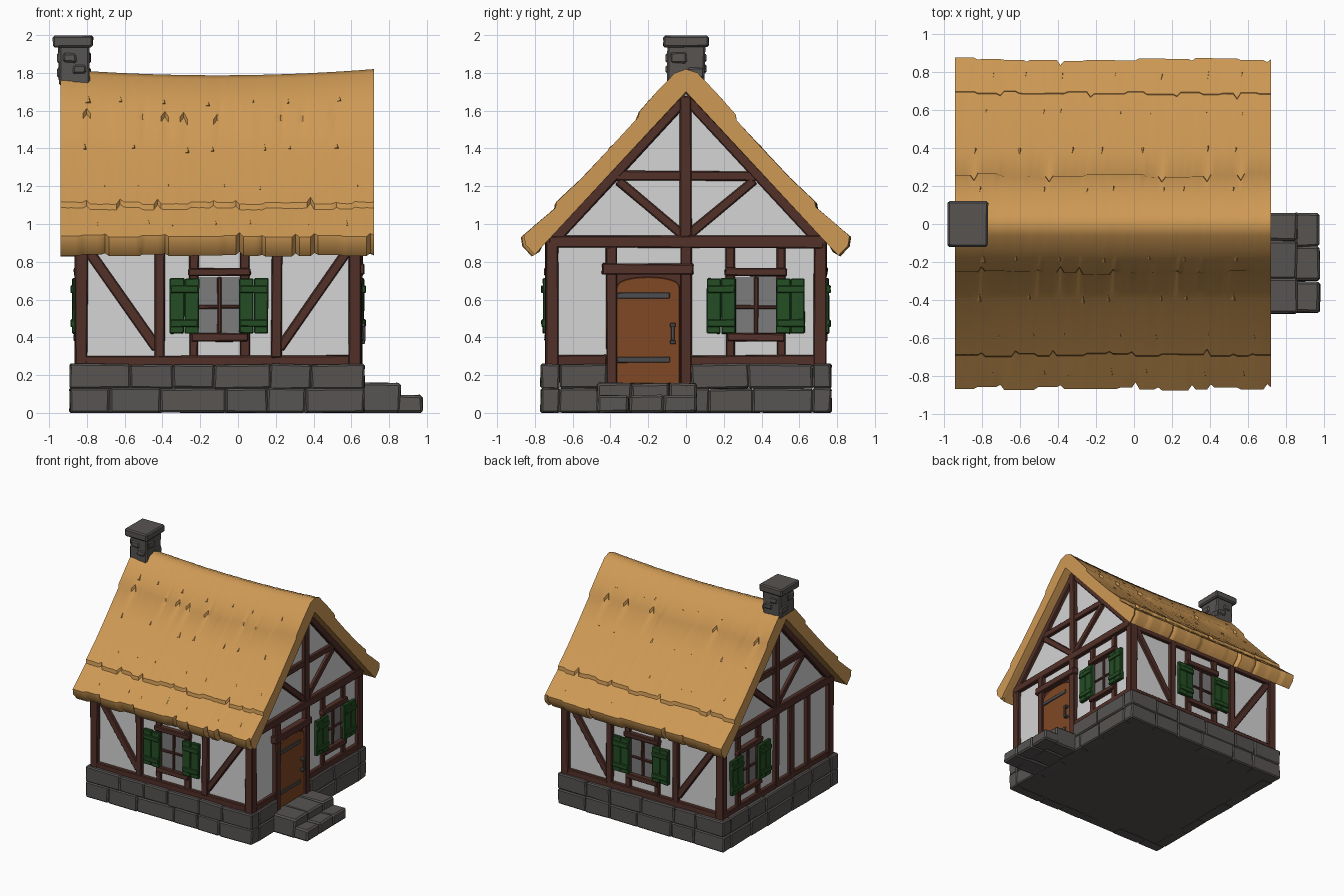
import bpy, bmesh, math, random
from mathutils import Matrix, Vector

if "Cube" in bpy.data.objects:
    bpy.data.objects.remove(bpy.data.objects["Cube"])

random.seed(7)
COLORS = {
    "thatch": (0.62, 0.32, 0.09), "plaster": (0.66, 0.66, 0.66),
    "timber": (0.085, 0.03, 0.022), "stone": (0.095, 0.088, 0.083),
    "shutter_green": (0.017, 0.075, 0.017), "door_wood": (0.22, 0.065, 0.018),
    "iron": (0.075, 0.075, 0.08), "window_pane": (0.2, 0.2, 0.2),
}
MATS = {}
for n, c in COLORS.items():
    MATS[n] = bpy.data.materials.new(n)
    MATS[n].diffuse_color = (*c, 1)
PARTS = {}


def part(name, mat, bevel=0.006):
    return PARTS.setdefault(name, (bmesh.new(), mat, bevel))[0]


def block(bm, M, size, jit=0.0):
    """Box of the given size in frame M, corners slightly irregular."""
    vs = bmesh.ops.create_cube(bm, size=1, matrix=M @ Matrix.Diagonal((*size, 1)))["verts"]
    for v in vs:
        v.co += Vector([random.uniform(-jit, jit) for _ in range(3)])
        v.co.z = max(v.co.z, 0)


def span(bm, lo, hi, jit=0.0):
    lo, hi = Vector(lo), Vector(hi)
    block(bm, Matrix.Translation((lo + hi) / 2), hi - lo, jit)


def prism(bm, M, pts, d0, d1):
    """Outline in the u-v plane of frame M, extruded from depth d0 to d1."""
    a = [bm.verts.new(M @ Vector((u, v, d0))) for u, v in pts]
    b = [bm.verts.new(M @ Vector((u, v, d1))) for u, v in pts]
    bm.faces.new(a)
    bm.faces.new(b)
    for i in range(len(pts)):
        j = (i + 1) % len(pts)
        bm.faces.new((a[i], a[j], b[j], b[i]))


def frame(origin, u, n):
    """Wall frame: u along the wall, v up, n outward."""
    M = Matrix((u, (0, 0, 1), n)).transposed().to_4x4()
    M.translation = origin
    return M


WALLS = {
    "right": frame((0.62, 0, 0), (0, 1, 0), (1, 0, 0)),
    "left": frame((-0.83, 0, 0), (0, 1, 0), (-1, 0, 0)),
    "front": frame((0, -0.71, 0), (1, 0, 0), (0, -1, 0)),
    "back": frame((0, 0.71, 0), (1, 0, 0), (0, 1, 0)),
}


def beam(bm, M, p, q, width, out=0.03, back=0.03, jit=0.004):
    p, q = Vector(p), Vector(q)
    d = q - p
    c = (p + q) / 2
    L = M @ Matrix.Translation((c.x, c.y, (out - back) / 2)) @ Matrix.Rotation(math.atan2(d.y, d.x), 4, "Z")
    block(bm, L, (d.length, width, out + back), jit)


# plaster body with both gables
prism(part("plaster_walls", "plaster", 0), WALLS["right"],
      [(-0.71, 0.12), (0.71, 0.12), (0.71, 0.93), (0, 1.69), (-0.71, 0.93)], -1.45, 0)


# window: pane, glazing bars, small frame and a pair of planked shutters
def window(side, u):
    M = WALLS[side]
    t = part(side + "_timber", "timber")
    for s in (-1, 1):
        beam(t, M, (u + s * 0.135, 0.29), (u + s * 0.135, 0.88), 0.05, 0.022)
    for z, h in ((0.40, 0.15), (0.745, 0.165)):
        beam(t, M, (u - h, z), (u + h, z), 0.045, 0.04)
    pane = part(side + "_window_pane", "window_pane", 0)
    beam(pane, M, (u - 0.12, 0.57), (u + 0.12, 0.57), 0.30, 0.004, 0.003, 0)
    beam(t, M, (u, 0.42), (u, 0.72), 0.024, 0.018, 0.01)
    beam(t, M, (u - 0.12, 0.56), (u + 0.12, 0.56), 0.02, 0.015, 0.01)
    sh = part(side + "_shutters", "shutter_green", 0.005)
    for s in (-1, 1):
        for k in (0.145, 0.222):
            beam(sh, M, (u + s * k, 0.42), (u + s * k, 0.712), 0.076, 0.046, -0.016, 0.003)
        for z in (0.475, 0.655):
            beam(sh, M, (u + s * 0.11, z), (u + s * 0.258, z), 0.04, 0.056, -0.03, 0.002)


# long walls: sill, plate, posts and diagonal braces
for side in ("front", "back"):
    M, t = WALLS[side], part(side + "_timber", "timber")
    beam(t, M, (-0.83, 0.275), (0.62, 0.275), 0.06, 0.028)
    beam(t, M, (-0.83, 0.885), (0.62, 0.885), 0.06, 0.026)
    for x in (-0.415, 0.205):
        beam(t, M, (x, 0.29), (x, 0.88), 0.055)
    beam(t, M, (-0.79, 0.86), (-0.43, 0.34), 0.055, 0.024)
    beam(t, M, (0.58, 0.86), (0.22, 0.34), 0.055, 0.024)
    window(side, -0.10)

# gable walls: tie, collar, king post, rafters and braces
for side in ("right", "left"):
    M, t = WALLS[side], part(side + "_timber", "timber")
    beam(t, M, (-0.73, 0.905), (0.73, 0.905), 0.065, 0.036)
    beam(t, M, (-0.37, 1.255), (0.37, 1.255), 0.05, 0.026)
    beam(t, M, (0, 0.93), (0, 1.68), 0.06, 0.034)
    for s in (-1, 1):
        beam(t, M, (0, 1.67), (s * 0.72, 0.895), 0.06, 0.03)
        beam(t, M, (s * 0.02, 0.945), (s * 0.36, 1.23), 0.05, 0.024)
    beam(t, M, (0.02, 0.275), (0.72, 0.275), 0.06, 0.028)
    window(side, 0.37)

# plain posts on the left gable
M, t = WALLS["left"], part("left_timber", "timber")
beam(t, M, (-0.72, 0.275), (0.02, 0.275), 0.06, 0.028)
for y in (-0.42, -0.2, 0.0):
    beam(t, M, (y, 0.29), (y, 0.88), 0.055)

# corner posts
t = part("corner_posts", "timber")
for x in (-0.83, 0.62):
    for y in (-0.71, 0.71):
        span(t, (x - 0.034, y - 0.034, 0.25), (x + 0.034, y + 0.034, 0.93), 0.004)

# door with frame, lintel, iron straps and handle
M, t = WALLS["right"], part("right_timber", "timber")
beam(t, M, (-0.72, 0.275), (-0.42, 0.275), 0.06, 0.028)
for y in (-0.395, 0.0):
    beam(t, M, (y, 0.14), (y, 0.88), 0.056, 0.038)
beam(t, M, (-0.445, 0.76), (0.04, 0.76), 0.06, 0.05)
beam(t, M, (-0.38, 0.45), (-0.02, 0.45), 0.6, 0.006, 0.01, 0)
arch = [(-0.2 + 0.168 * math.cos(a), 0.655 + 0.065 * math.sin(a) ** 0.7)
        for a in [math.pi * i / 12 for i in range(1, 12)]]
prism(part("door", "door_wood", 0.004), M,
      [(-0.37, 0.155), (-0.032, 0.155), (-0.032, 0.655)] + arch + [(-0.37, 0.655)], 0, 0.022)
iron = part("door_iron", "iron", 0.003)
for z in (0.62, 0.28):
    beam(iron, M, (-0.365, z), (-0.085, z + 0.002), 0.03, 0.03, -0.015, 0.002)
beam(iron, M, (-0.07, 0.38), (-0.07, 0.46), 0.018, 0.055, -0.04, 0.001)
for z in (0.375, 0.465):
    beam(iron, M, (-0.085, z), (-0.055, z), 0.02, 0.052, -0.015, 0.001)

# stone plinth: core and two courses of blocks
span(part("plinth_core", "stone", 0), (-0.875, -0.755, 0.002), (0.61, 0.755, 0.245))
st = part("plinth_stones", "stone", 0.009)


def course(a, b, make):
    n = max(1, round((b - a) / 0.27))
    cuts = [a] + [a + (b - a) * (i + random.uniform(-0.25, 0.25)) / n for i in range(1, n)] + [b]
    for p, q in zip(cuts, cuts[1:]):
        make(p, q)


for z0, z1 in ((0.0, 0.13), (0.128, 0.258)):
    for s in (-1, 1):
        y0, y1 = sorted((s * 0.67, s * 0.768))
        course(-0.89, 0.668, lambda p, q: span(st, (p, y0, z0), (q, y1, z1), 0.005))
    course(-0.67, 0.67, lambda p, q: span(st, (-0.89, p, z0), (-0.79, q, z1), 0.005))
    for a, b in (((-0.67, 0.67),) if z0 == 0 else ((-0.67, -0.42), (0.03, 0.67))):
        course(a, b, lambda p, q: span(st, (0.57, p, z0), (0.668, q, z1), 0.005))

# doorstep: two treads of rough slabs
st = part("door_steps", "stone", 0.012)
for x0, x1, z, cuts in ((0.6, 0.86, 0.158, (-0.47, -0.29, -0.09, 0.055)),
                        (0.84, 0.978, 0.092, (-0.465, -0.3, -0.12, 0.06))):
    for p, q in zip(cuts, cuts[1:]):
        span(st, (x0, p, 0), (x1, q, z), 0.006)

# chimney stack, cap and a few proud stones
ch = part("chimney", "stone", 0.01)
span(ch, (-0.95, -0.1, 1.735), (-0.785, 0.1, 1.95), 0.004)
span(ch, (-0.98, -0.12, 1.935), (-0.768, 0.12, 1.998), 0.002)
for y, z in ((-0.04, 1.88), (0.05, 1.80)):
    span(ch, (-0.957, y - 0.045, z - 0.03), (-0.778, y + 0.045, z + 0.03), 0.003)
for x, z in ((-0.89, 1.88), (-0.84, 1.82)):
    span(ch, (x - 0.035, -0.108, z - 0.025), (x + 0.035, 0.108, z + 0.025), 0.003)

# thatched roof: stepped profile lofted along x, sagging and ragged
OUTER = [(0.06, 1.80), (0.16, 1.695), (0.258, 1.585), (0.262, 1.555), (0.40, 1.405), (0.55, 1.245),
         (0.688, 1.115), (0.692, 1.085), (0.78, 1.01), (0.868, 0.935), (0.86, 0.885), (0.81, 0.832)]
INNER = [(0.76, 0.882), (0.4, 1.27)]
RAGGED = {2: 0, 3: 0, 6: 1, 7: 1, 9: 2, 10: 2, 11: 2}
N, X0, X1 = 84, -0.94, 0.72


def sag(x, z):
    t = (x - (X0 + X1) / 2) / ((X1 - X0) / 2)
    return z - 0.032 * (1 - t * t) * max(0, (z - 0.9) / 0.9)


def ragged():
    """Clumped edge offsets with an occasional notch between clumps."""
    out = []
    while len(out) <= N:
        base = random.uniform(-0.012, 0.008)
        out += [base] * random.randint(4, 8) + [base - random.choice((0, 0.01, 0.028))]
    return out


bm = part("thatch_roof", "thatch", 0)
edges = {s: [ragged() for _ in range(3)] for s in (-1, 1)}
rings = []
for i in range(N + 1):
    x = X0 + (X1 - X0) * i / N

    def half(s):
        pts = []
        for k, (y, z) in enumerate(OUTER):
            d = edges[s][RAGGED[k]][i] if k in RAGGED else 0
            w = random.uniform(-0.002, 0.002)
            pts.append((s * (y + d), sag(x, z - d + w) if k < 9 else sag(x, z - d * 0.6)))
        return pts + [(s * y, sag(x, z)) for y, z in INNER]

    loop = [(0, sag(x, 1.82))] + half(1) + [(0, sag(x, 1.70))] + half(-1)[::-1]
    rings.append([bm.verts.new((x, y, z)) for y, z in loop])
for a, b in zip(rings, rings[1:]):
    for j in range(len(a)):
        k = (j + 1) % len(a)
        bm.faces.new((a[j], a[k], b[k], b[j]))
bm.faces.new(rings[0])
bm.faces.new(rings[-1])

# loose straw tufts lying on the thatch
tf = part("straw_tufts", "thatch", 0)
for s in (-1, 1):
    for y, z in ((0.15, 1.695), (0.36, 1.44), (0.55, 1.235), (0.75, 1.03)):
        for i in range(7):
            x = -0.78 + 0.22 * i + random.uniform(-0.08, 0.08)
            L = Matrix.Translation((x, s * y, sag(x, z))) @ Matrix.Rotation(s * -0.78, 4, "X")
            w, h = random.uniform(0.015, 0.03), random.uniform(0.04, 0.07)
            pts = [L @ Vector(p) for p in ((0, -s * h, -0.004), (-w, s * h, -0.006), (w, s * h, -0.006),
                                           (0.6 * w, s * h, 0.012))]
            v = [tf.verts.new(p) for p in pts]
            for f in ((0, 1, 2), (0, 1, 3), (0, 2, 3), (1, 2, 3)):
                tf.faces.new([v[j] for j in f])

# turn every part into an object
for name, (bm, mat, bev) in PARTS.items():
    bmesh.ops.recalc_face_normals(bm, faces=bm.faces)
    me = bpy.data.meshes.new(name)
    bm.to_mesh(me)
    bm.free()
    me.materials.append(MATS[mat])
    ob = bpy.data.objects.new(name, me)
    bpy.context.collection.objects.link(ob)
    if name == "thatch_roof":
        bpy.context.view_layer.objects.active = ob
        ob.select_set(True)
        bpy.ops.object.shade_smooth_by_angle(angle=math.radians(38))
    if bev:
        mod = ob.modifiers.new("bevel", "BEVEL")
        mod.width, mod.segments, mod.limit_method = bev, 1, "ANGLE"

for m in bpy.data.materials:
    if m.users and not m.is_grease_pencil:
        m.use_nodes = True
        m.node_tree.nodes["Principled BSDF"].inputs["Base Color"].default_value = m.diffuse_color
